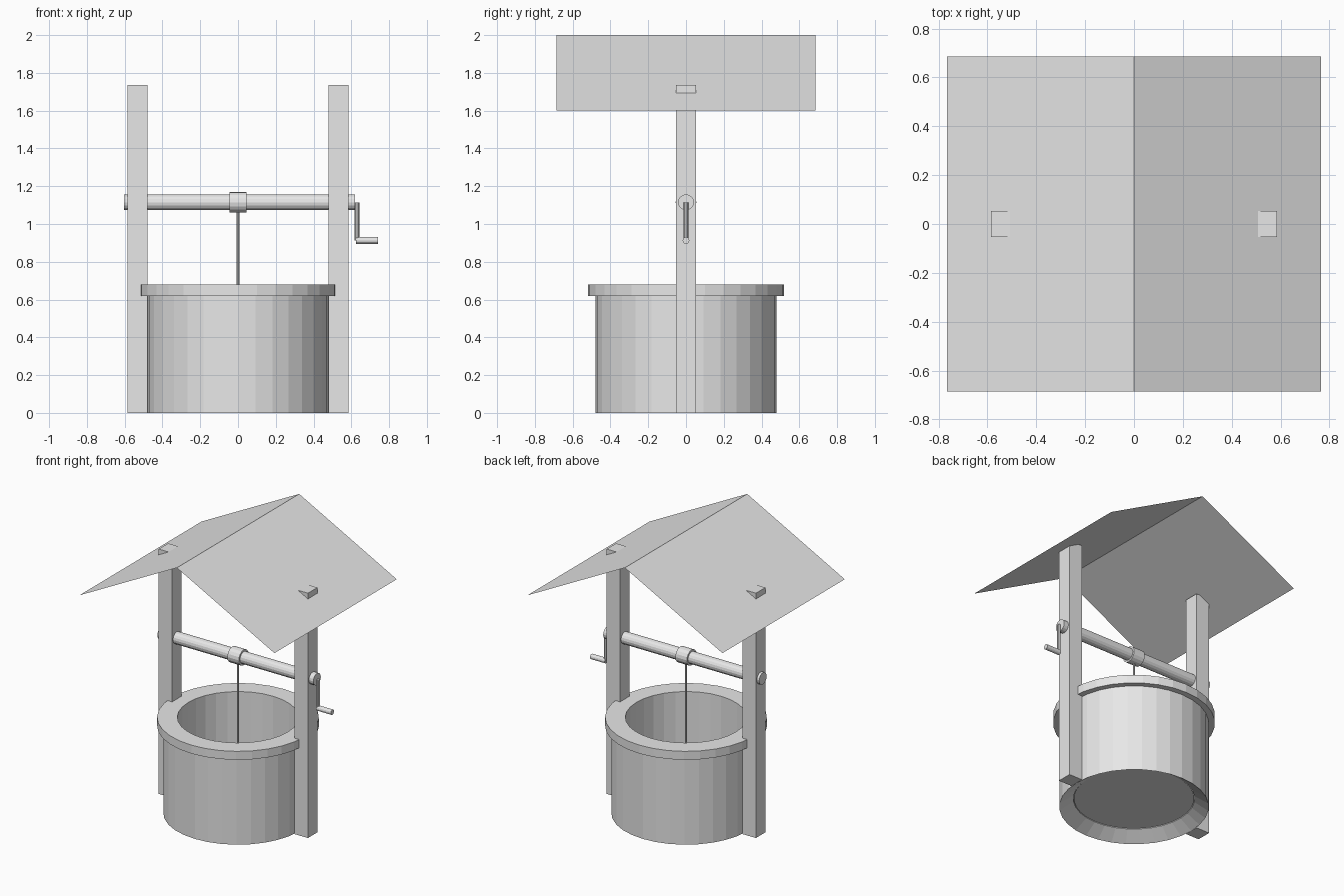
import bpy, bmesh, math
from mathutils import Matrix

if "Cube" in bpy.data.objects:
    bpy.data.objects.remove(bpy.data.objects["Cube"])

gray = bpy.data.materials.new("plain_gray")
gray.diffuse_color = (0.8, 0.8, 0.8, 1)
gray.use_nodes = True
gray.node_tree.nodes["Principled BSDF"].inputs["Base Color"].default_value = gray.diffuse_color


def finish(name, bm):
    me = bpy.data.meshes.new(name)
    bm.to_mesh(me)
    bm.free()
    me.materials.append(gray)
    ob = bpy.data.objects.new(name, me)
    bpy.context.collection.objects.link(ob)
    return ob


def box(name, center, size):
    bm = bmesh.new()
    bmesh.ops.create_cube(bm, size=1, matrix=Matrix.Translation(center) @ Matrix.Diagonal((*size, 1)))
    return finish(name, bm)


def rod(name, axis, r, start, end, u=0, v=0, sides=16):
    """Cylinder along x (u, v = y, z) or along z (u, v = x, y)."""
    mid = (start + end) / 2
    if axis == 'X':
        m = Matrix.Translation((mid, u, v)) @ Matrix.Rotation(math.pi / 2, 4, 'Y')
    else:
        m = Matrix.Translation((u, v, mid))
    bm = bmesh.new()
    bmesh.ops.create_cone(bm, cap_ends=True, segments=sides, radius1=r, radius2=r,
                          depth=end - start, matrix=m)
    return finish(name, bm)


def lathe(name, profile, sides):
    """Spin a closed profile of (radius, z) around the z axis."""
    bm = bmesh.new()
    rings = []
    for i in range(sides):
        a = 2 * math.pi * i / sides
        rings.append([bm.verts.new((r * math.cos(a), r * math.sin(a), z)) for r, z in profile])
    n = len(profile)
    for i in range(sides):
        p, q = rings[i], rings[(i + 1) % sides]
        for j in range(n):
            k = (j + 1) % n
            bm.faces.new((p[j], q[j], q[k], p[k]))
    bmesh.ops.recalc_face_normals(bm, faces=bm.faces)
    return finish(name, bm)


# well wall with its overhanging rim and a hollow, sloped underside
lathe("well_wall", [(0.48, 0), (0.48, 0.62), (0.52, 0.62), (0.52, 0.68),
                    (0.39, 0.68), (0.39, 0.06)], 32)

# floor disc inside the well
bm = bmesh.new()
bmesh.ops.create_circle(bm, cap_ends=True, segments=32, radius=0.387,
                        matrix=Matrix.Translation((0, 0, 0.063)))
finish("well_floor", bm)

# posts
for side, sx in (("left", -1), ("right", 1)):
    box(side + "_post", (sx * 0.5325, 0, 0.8675), (0.105, 0.105, 1.735))

# gable roof: two thin sheets meeting at the ridge
bm = bmesh.new()
rows = [[bm.verts.new((x, y, z)) for y in (-0.685, 0.685)]
        for x, z in ((-0.765, 1.6), (0, 2.0), (0.765, 1.6))]
for a, b in zip(rows, rows[1:]):
    bm.faces.new((a[0], b[0], b[1], a[1]))
finish("roof", bm)

# windlass with rope
AXLE_Z = 1.115
rod("axle", 'X', 0.042, -0.603, 0.62, 0, AXLE_Z)
rod("rope_coil", 'X', 0.055, -0.045, 0.045, 0, AXLE_Z)
rod("rope", 'Z', 0.007, 0.3, AXLE_Z, sides=8)

# crank
rod("crank_arm", 'Z', 0.012, 0.913, AXLE_Z, 0.63, 0, sides=8)
rod("crank_handle", 'X', 0.018, 0.625, 0.74, 0, 0.913, sides=12)
